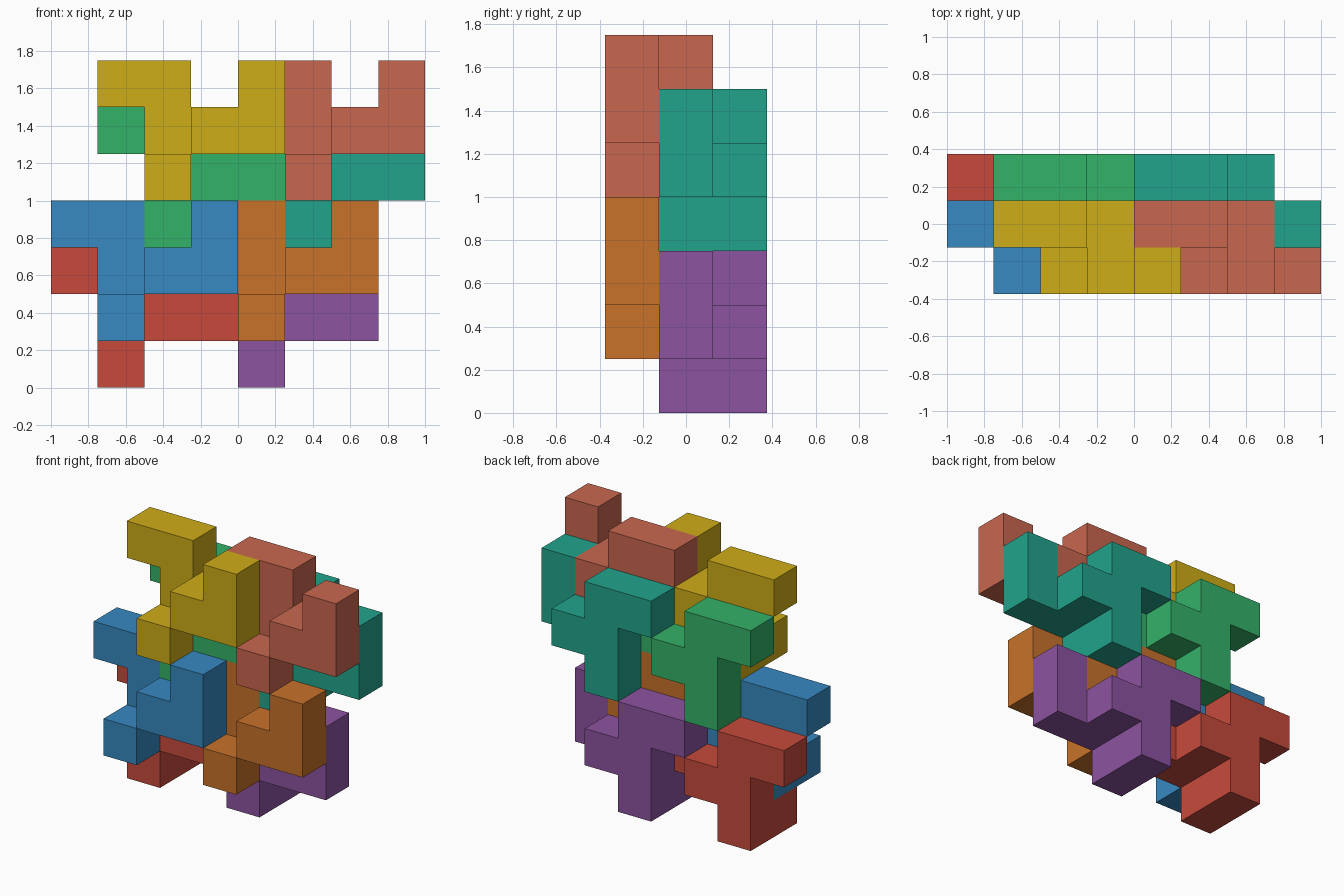
import bpy, bmesh
from mathutils import Vector

if "Cube" in bpy.data.objects:
    bpy.data.objects.remove(bpy.data.objects["Cube"])

U = 0.25                                   # cube size
ORIGIN = Vector((-1.0, -0.375, 0.0))

# one interlocking nine-cube piece: (column, depth, level)
PIECE = [(0, 1, 3), (1, 1, 3), (1, 1, 2), (1, 1, 1), (2, 1, 2),
         (1, 0, 1), (2, 0, 2), (3, 0, 2), (3, 0, 3)]

# placements of the same piece: name, cell offset, colour
PLACEMENTS = [
    ("blue_piece",   (0, 0, 0),  (55, 137, 193)),
    ("orange_piece", (3, 0, 0),  (200, 114, 42)),
    ("red_piece",    (0, 1, -1), (199, 74, 60)),
    ("purple_piece", (3, 1, -1), (140, 84, 160)),
    ("yellow_piece", (1, 0, 3),  (207, 173, 24)),
    ("salmon_piece", (4, 0, 3),  (201, 103, 79)),
    ("green_piece",  (1, 1, 2),  (52, 178, 104)),
    ("teal_piece",   (4, 1, 2),  (34, 164, 140)),
]


def piece_mesh(name):
    """Outer skin of the cube cluster, with flat areas merged."""
    bm = bmesh.new()
    cells = set(PIECE)
    for cell in PIECE:
        for axis in range(3):
            for side in (0, 1):
                nb = list(cell)
                nb[axis] += 2 * side - 1
                if tuple(nb) in cells:
                    continue
                ring = []
                for a, b in ((0, 0), (1, 0), (1, 1), (0, 1)):
                    p = Vector(cell)
                    p[axis] += side
                    p[(axis + 1) % 3] += a
                    p[(axis + 2) % 3] += b
                    ring.append(bm.verts.new(p * U))
                bm.faces.new(ring if side else ring[::-1])
    bmesh.ops.remove_doubles(bm, verts=bm.verts, dist=1e-4)
    bmesh.ops.dissolve_limit(bm, angle_limit=0.01, verts=bm.verts, edges=bm.edges)
    mesh = bpy.data.meshes.new(name)
    bm.to_mesh(mesh)
    bm.free()
    return mesh


def linear(c):
    c /= 255
    return c / 12.92 if c <= 0.04045 else ((c + 0.055) / 1.055) ** 2.4


# assemble the block of pieces
for name, offset, colour in PLACEMENTS:
    mat = bpy.data.materials.new(name + "_paint")
    mat.diffuse_color = (*[linear(c) for c in colour], 1)
    mat.use_nodes = True
    mat.node_tree.nodes["Principled BSDF"].inputs["Base Color"].default_value = mat.diffuse_color
    mesh = piece_mesh(name)
    mesh.materials.append(mat)
    obj = bpy.data.objects.new(name, mesh)
    obj.location = ORIGIN + Vector(offset) * U
    bpy.context.collection.objects.link(obj)
